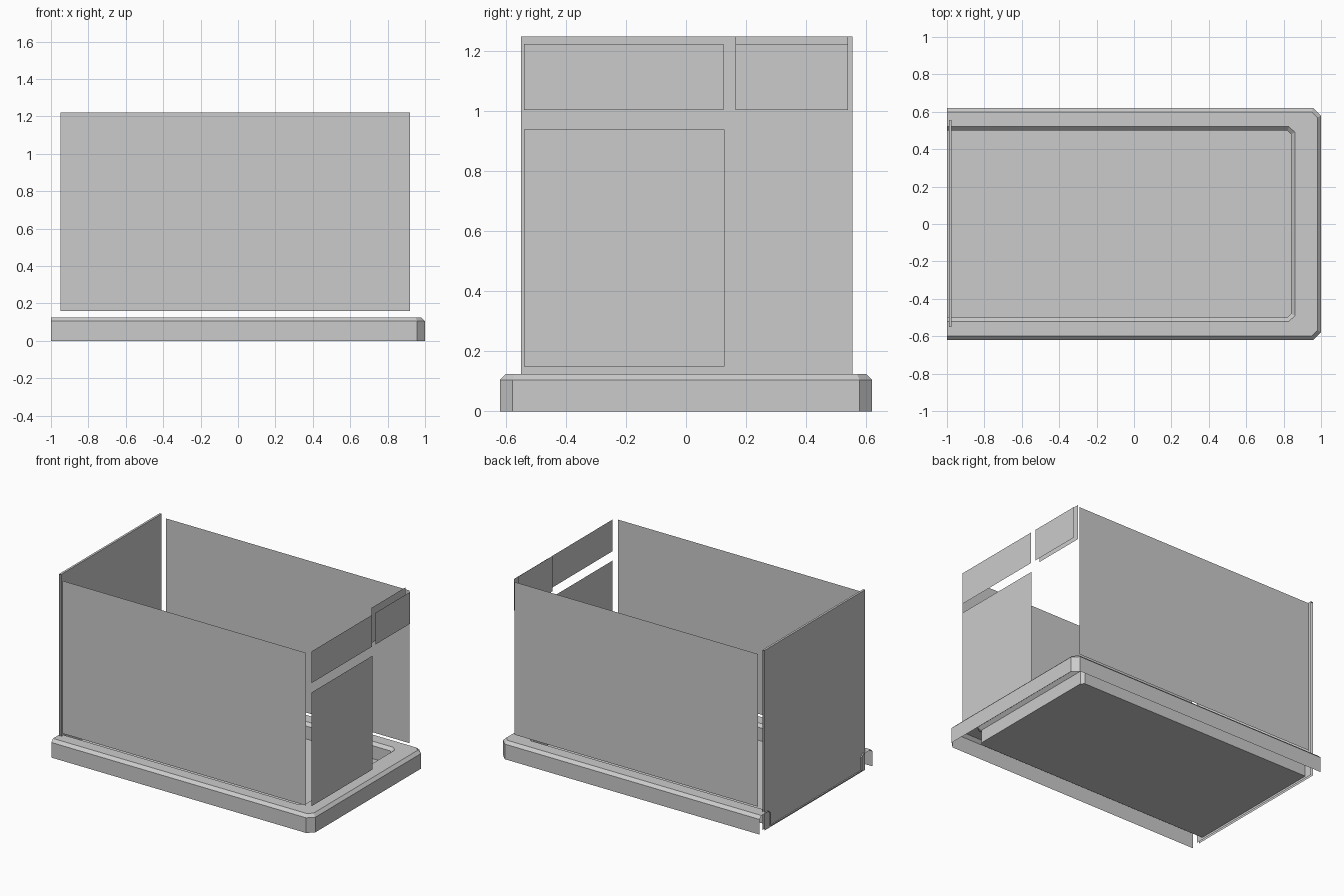
import bpy, bmesh

if "Cube" in bpy.data.objects:
    bpy.data.objects.remove(bpy.data.objects["Cube"])


def make(name, verts, faces):
    mesh = bpy.data.meshes.new(name)
    mesh.from_pydata(verts, [], faces)
    obj = bpy.data.objects.new(name, mesh)
    bpy.context.collection.objects.link(obj)
    return obj


def ring(x, y, cut, z):
    # U-shaped outline, open at the left end, with two cut corners
    return [(-1, -y, z), (x - cut, -y, z), (x, -y + cut, z),
            (x, y - cut, z), (x - cut, y, z), (-1, y, z)]


def panel_x(name, x, y0, y1, z0, z1):
    return make(name, [(x, y0, z0), (x, y1, z0), (x, y1, z1), (x, y0, z1)], [(0, 1, 2, 3)])


# Shower tray: outer wall, bevelled rim, recessed floor, hollow underneath
levels = [(1.0, 0.62, 0.042, 0.0), (1.0, 0.62, 0.042, 0.105), (0.98, 0.60, 0.03, 0.125),
          (0.86, 0.52, 0.03, 0.125), (0.84, 0.50, 0.02, 0.105), (0.84, 0.50, 0.02, 0.015)]
verts = [p for lv in levels for p in ring(*lv)]
faces = []
for i in range(len(levels) - 1):
    for j in range(5):
        a, b = i * 6 + j, (i + 1) * 6 + j
        faces.append((a, a + 1, b + 1, b))
last = (len(levels) - 1) * 6
faces.append(tuple(range(last, last + 6)))
make("shower_tray", verts, faces)

# Long glass walls, front and back
for name, s in (("front_wall", -1), ("back_wall", 1)):
    y = 0.567 * s
    f = (0, 1, 2, 3) if s < 0 else (3, 2, 1, 0)
    make(name, [(-0.95, y, 0.16), (0.92, y, 0.16), (0.92, y, 1.22), (-0.95, y, 1.22)], [f])

# Left end wall: two skins joined by a folded top edge
profile = [(-0.99, 0.0), (-0.99, 1.25), (-0.975, 1.25), (-0.975, 0.0)]
verts = [(x, y, z) for x, z in profile for y in (-0.55, 0.555)]
make("end_wall", verts, [(2 * i, 2 * i + 2, 2 * i + 3, 2 * i + 1) for i in range(3)])

# Door and upper panels on the right end
panel_x("door", 0.942, -0.54, 0.128, 0.15, 0.94)
panel_x("upper_panel", 0.942, -0.54, 0.125, 1.005, 1.225)
panel_x("vent_panel_outer", 0.942, 0.165, 0.54, 1.005, 1.225)
panel_x("vent_panel_inner", 0.91, 0.165, 0.54, 1.005, 1.25)
